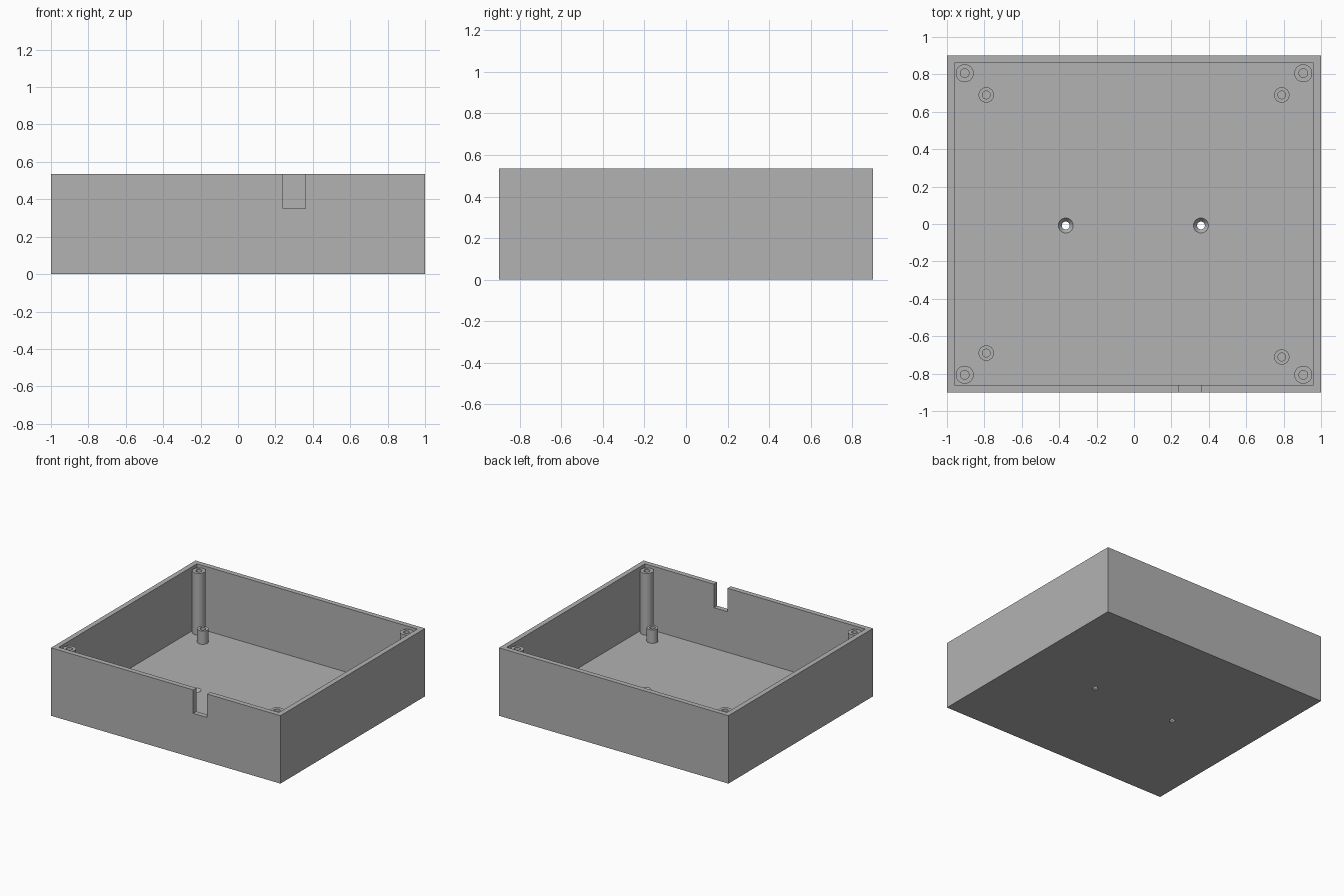
import bpy, bmesh, math
from mathutils import Matrix

if "Cube" in bpy.data.objects:
    bpy.data.objects.remove(bpy.data.objects["Cube"], do_unlink=True)

WIDTH, DEPTH, HEIGHT = 2.0, 1.8, 0.535
WALL, FLOOR = 0.04, 0.03

grey = bpy.data.materials.new("plain grey")
grey.use_nodes = True
COLOUR = (0.447, 0.447, 0.447, 1)
grey.diffuse_color = COLOUR
grey.node_tree.nodes["Principled BSDF"].inputs["Base Color"].default_value = COLOUR


def make_object(name, bm):
    bmesh.ops.recalc_face_normals(bm, faces=bm.faces)
    mesh = bpy.data.meshes.new(name)
    bm.to_mesh(mesh)
    bm.free()
    mesh.materials.append(grey)
    obj = bpy.data.objects.new(name, mesh)
    bpy.context.collection.objects.link(obj)
    return obj


def box(name, low, high):
    bm = bmesh.new()
    size = [b - a for a, b in zip(low, high)]
    centre = [(a + b) / 2 for a, b in zip(low, high)]
    bmesh.ops.create_cube(bm, size=1, matrix=Matrix.Translation(centre) @ Matrix.Diagonal((*size, 1)))
    return make_object(name, bm)


def lathe(name, profile, x, y, sides=32):
    """Turn a closed (radius, z) profile about a vertical axis."""
    bm = bmesh.new()
    verts = [bm.verts.new((r, 0, z)) for r, z in profile]
    edges = [bm.edges.new((a, b)) for a, b in zip(verts, verts[1:] + verts[:1])]
    bmesh.ops.spin(bm, geom=verts + edges, cent=(0, 0, 0), axis=(0, 0, 1),
                   angle=math.tau, steps=sides, use_duplicate=False)
    bmesh.ops.remove_doubles(bm, verts=bm.verts, dist=1e-5)
    bmesh.ops.translate(bm, verts=bm.verts, vec=(x, y, 0))
    return make_object(name, bm)


def smooth(obj):
    bpy.ops.object.select_all(action='DESELECT')
    obj.select_set(True)
    bpy.context.view_layer.objects.active = obj
    bpy.ops.object.shade_smooth_by_angle(angle=math.radians(30))


def cut(target, cutter):
    mod = target.modifiers.new("cut", 'BOOLEAN')
    mod.operation, mod.solver, mod.object = 'DIFFERENCE', 'EXACT', cutter
    bpy.context.view_layer.objects.active = target
    bpy.ops.object.modifier_apply(modifier=mod.name)
    bpy.data.objects.remove(cutter, do_unlink=True)


# Open tray with a cable notch in the front wall
hx, hy = WIDTH / 2, DEPTH / 2
tray = box("tray", (-hx, -hy, 0), (hx, hy, HEIGHT))
cut(tray, box("cavity", (WALL - hx, WALL - hy, FLOOR), (hx - WALL, hy - WALL, 1)))
cut(tray, box("notch", (0.24, -1, 0.35), (0.36, -0.82, 1)))

# Countersunk screw holes through the floor
for x in (-0.365, 0.358):
    bm = bmesh.new()
    for r_low, r_high, z_low, z_high in ((0.021, 0.04, 0.005, FLOOR),):
        rings = []
        for r, z in ((r_low, -0.1), (r_low, z_low), (r_high, z_high), (r_high, 0.1)):
            rings.append([bm.verts.new((x + r * math.cos(math.tau * i / 32),
                                        r * math.sin(math.tau * i / 32) - 0.008, z))
                          for i in range(32)])
        for a, b in zip(rings, rings[1:]):
            for i in range(32):
                bm.faces.new((a[i - 1], a[i], b[i], b[i - 1]))
        bm.faces.new(rings[0])
        bm.faces.new(rings[-1])
    cut(tray, make_object("screw_hole", bm))
smooth(tray)


# Hollow posts standing on the floor
def post(name, x, y, outer, inner, top):
    base = FLOOR - 0.005
    smooth(lathe(name, [(inner, base), (outer, base), (outer, top), (inner, top)], x, y))


for side, sx in (("right", -1), ("left", 1)):
    for end, sy in (("front", -1), ("back", 1)):
        post(f"lid_post_{end}_{side}", sx * 0.905, sy * 0.806, 0.048, 0.023, 0.517)
        y = -0.711 if (sx, sy) == (1, -1) else sy * 0.69
        post(f"board_standoff_{end}_{side}", sx * 0.79, y, 0.041, 0.021, 0.135)
